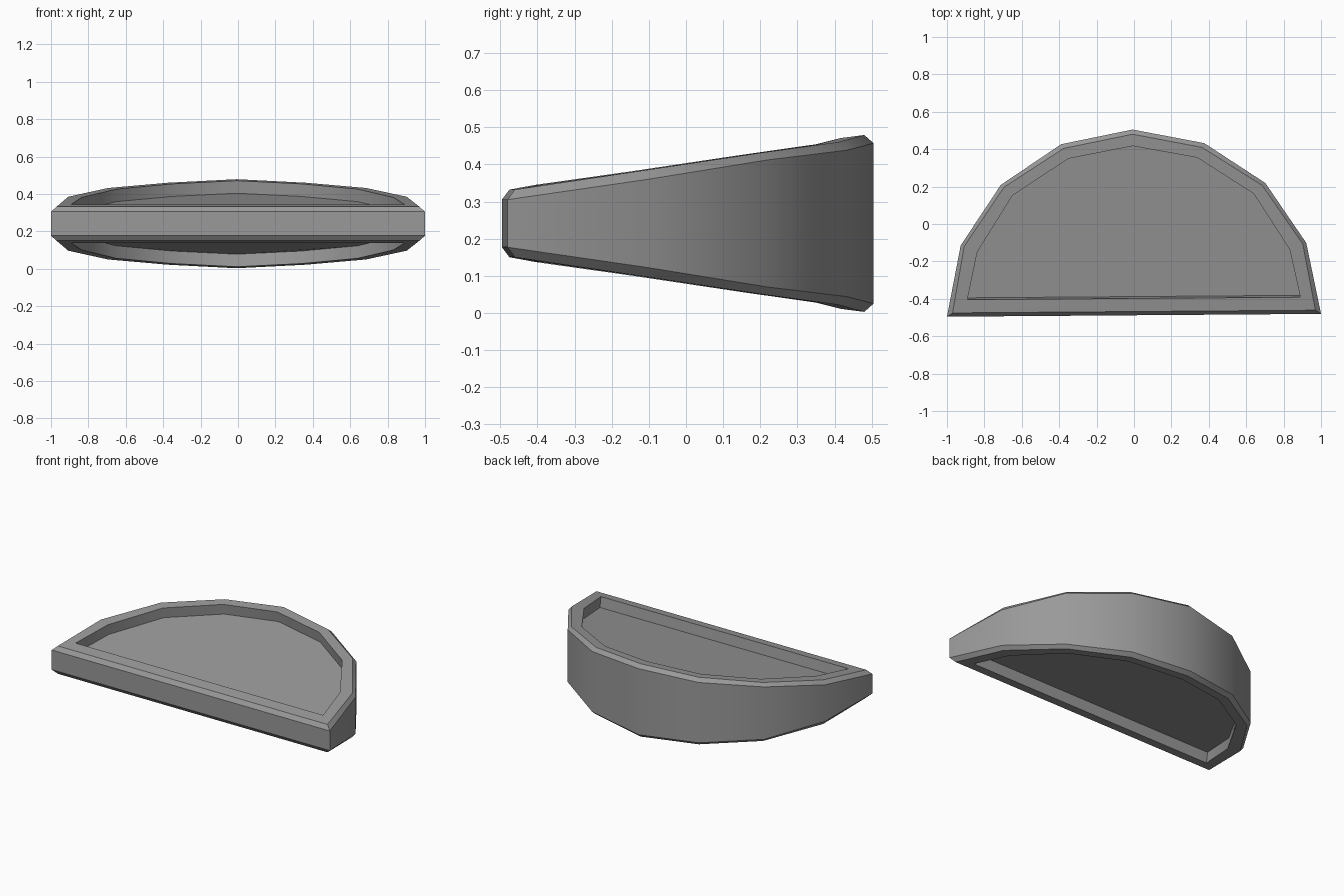
import bpy, bmesh, math
from mathutils import Matrix

if "Cube" in bpy.data.objects:
    bpy.data.objects.remove(bpy.data.objects["Cube"])

MID_Z = 0.241       # height of the mirror plane
TURN = 0.0075       # slight twist of the half disc
FRONT_Y = -0.488    # straight front edge

# Half outlines from front corner to back tip: (x, y from front edge, half thickness)
outer = [(math.cos(a), 0.993 * math.sin(a), h) for a, h in
         zip([i * math.pi / 8 for i in range(5)], (0.064, 0.119, 0.171, 0.197, 0.216))]
rim = [(0.97, 0.02, 0.091), (0.905, 0.375, 0.144), (0.69, 0.69, 0.191),
       (0.37, 0.895, 0.219), (0, 0.968, 0.238)]
lip = [(0.89, 0.09, 0.104), (0.835, 0.345, 0.140), (0.645, 0.645, 0.185),
       (0.345, 0.84, 0.213), (0, 0.905, 0.230)]
floor = [(x, y + 0.01, h - 0.067) for x, y, h in lip]


def ring(bm, half, side):
    """Closed loop of vertices, mirrored left to right, above or below the middle."""
    full = half + [(-x, y, h) for x, y, h in reversed(half[:-1])]
    return [bm.verts.new((x, y, side * h)) for x, y, h in full]


def bridge(bm, a, b):
    for i in range(len(a)):
        j = (i + 1) % len(a)
        bm.faces.new((a[i], a[j], b[j], b[i]))


# Wedge-shaped half disc with a recessed panel on each face
bm = bmesh.new()
edges = []
for side in (1, -1):
    loops = [ring(bm, half, side) for half in (outer, rim, lip, floor)]
    for a, b in zip(loops, loops[1:]):
        bridge(bm, a, b)
    bm.faces.new(loops[-1])
    edges.append(loops[0])
bridge(bm, *edges)
bmesh.ops.recalc_face_normals(bm, faces=bm.faces)
bmesh.ops.transform(bm, verts=bm.verts, matrix=Matrix.Translation((0, FRONT_Y, MID_Z))
                    @ Matrix.Rotation(TURN, 4, "Z"))

mesh = bpy.data.meshes.new("half_disc_body")
bm.to_mesh(mesh)
bm.free()
body = bpy.data.objects.new("half_disc_body", mesh)
bpy.context.collection.objects.link(body)

# Single grey colour
grey = bpy.data.materials.new("mid_grey")
grey.use_nodes = True
colour = (0.32, 0.32, 0.32, 1)
grey.diffuse_color = colour
grey.node_tree.nodes["Principled BSDF"].inputs["Base Color"].default_value = colour
mesh.materials.append(grey)

# Smooth curved walls, crisp edges
bpy.ops.object.select_all(action="DESELECT")
body.select_set(True)
bpy.context.view_layer.objects.active = body
bpy.ops.object.shade_smooth_by_angle(angle=math.radians(30))
